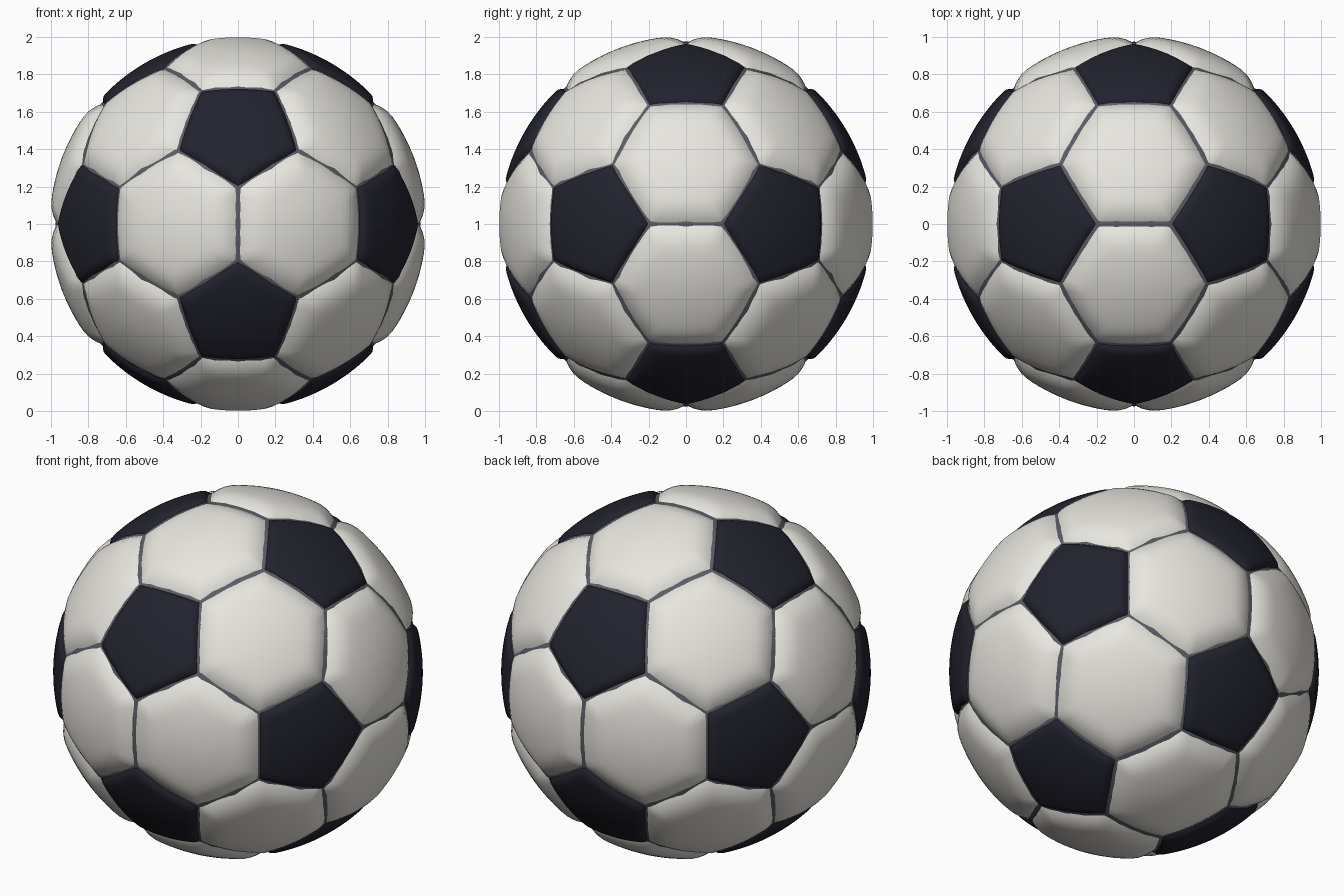
import bpy
import bmesh
import math
from mathutils import Vector

cube = bpy.data.objects.get("Cube")
if cube:
    bpy.data.objects.remove(cube, do_unlink=True)

CENTRE = Vector((0, 0, 1))
BASE_RADIUS = 0.966    # radius of the panel borders
SEAM_RADIUS = 0.975    # radius of the core that shows between panels
EDGE_STEPS = 10        # subdivisions along each panel edge
RINGS = 12             # subdivisions from panel edge to middle


def make_material(name, colour):
    mat = bpy.data.materials.new(name)
    mat.use_nodes = True
    rgba = (*colour, 1)
    mat.diffuse_color = rgba
    mat.node_tree.nodes["Principled BSDF"].inputs["Base Color"].default_value = rgba
    return mat


def add_object(name, bm, mat):
    for face in bm.faces:
        face.smooth = True
    mesh = bpy.data.meshes.new(name)
    bm.to_mesh(mesh)
    bm.free()
    mesh.materials.append(mat)
    obj = bpy.data.objects.new(name, mesh)
    obj.location = CENTRE
    bpy.context.collection.objects.link(obj)
    return obj


def sort_around(points, axis):
    """Order points counter-clockwise around an outward axis."""
    u = axis.orthogonal().normalized()
    v = axis.normalized().cross(u)
    return sorted(points, key=lambda p: math.atan2(p.dot(v), p.dot(u)))


def add_panel(bm, corners, height, falloff):
    """Puffed spherical patch whose radius rises away from its border."""
    count = len(corners)
    middle = sum(corners, Vector()) / count
    apothem = ((corners[0] + corners[1]) / 2 - middle).length
    rim = [corners[i].lerp(corners[(i + 1) % count], k / EDGE_STEPS)
           for i in range(count) for k in range(EDGE_STEPS)]

    def puffed(point, inset):
        t = min(inset / falloff, 1)
        return point.normalized() * (BASE_RADIUS + height * (1 - (1 - t) ** 2))

    loops = []
    for ring in range(RINGS):
        s = (ring / RINGS) ** 2
        loops.append([bm.verts.new(puffed(p.lerp(middle, s), s * apothem)) for p in rim])
    tip = bm.verts.new(puffed(middle, apothem))
    size = len(rim)
    for outer, inner in zip(loops, loops[1:]):
        for i in range(size):
            j = (i + 1) % size
            bm.faces.new((outer[i], outer[j], inner[j], inner[i]))
    for i in range(size):
        bm.faces.new((loops[-1][i], loops[-1][(i + 1) % size], tip))


# Icosahedron points give the layout of the panels
phi = (1 + math.sqrt(5)) / 2
points = []
for a in (-1, 1):
    for b in (-phi, phi):
        points += [Vector((0, b, a)), Vector((b, a, 0)), Vector((a, 0, b))]
points = [p.normalized() for p in points]
near = 1.1  # slightly longer than one icosahedron edge


def linked(p, q):
    return p is not q and (p - q).length < near


def third(p, q):
    return p.lerp(q, 1 / 3)


white = make_material("warm white", (0.80, 0.79, 0.74))
navy = make_material("dark navy", (0.016, 0.016, 0.027))
grey = make_material("seam grey", (0.10, 0.107, 0.13))

# Dark pentagon panels, one on each icosahedron point
bm = bmesh.new()
for p in points:
    corners = [third(p, q) for q in points if linked(p, q)]
    add_panel(bm, sort_around(corners, p), 0.028, 0.04)
add_object("pentagon_panels", bm, navy)

# White hexagon panels, one on each icosahedron face
bm = bmesh.new()
for i, p in enumerate(points):
    for j in range(i + 1, len(points)):
        for k in range(j + 1, len(points)):
            trio = (p, points[j], points[k])
            if all(linked(trio[n], trio[n - 1]) for n in range(3)):
                corners = [third(m, n) for m in trio for n in trio if m is not n]
                add_panel(bm, sort_around(corners, sum(trio, Vector())), 0.040, 0.12)
add_object("hexagon_panels", bm, white)

# Inner core visible as the seams
bm = bmesh.new()
bmesh.ops.create_uvsphere(bm, u_segments=32, v_segments=32, radius=SEAM_RADIUS)
add_object("seam_core", bm, grey)
